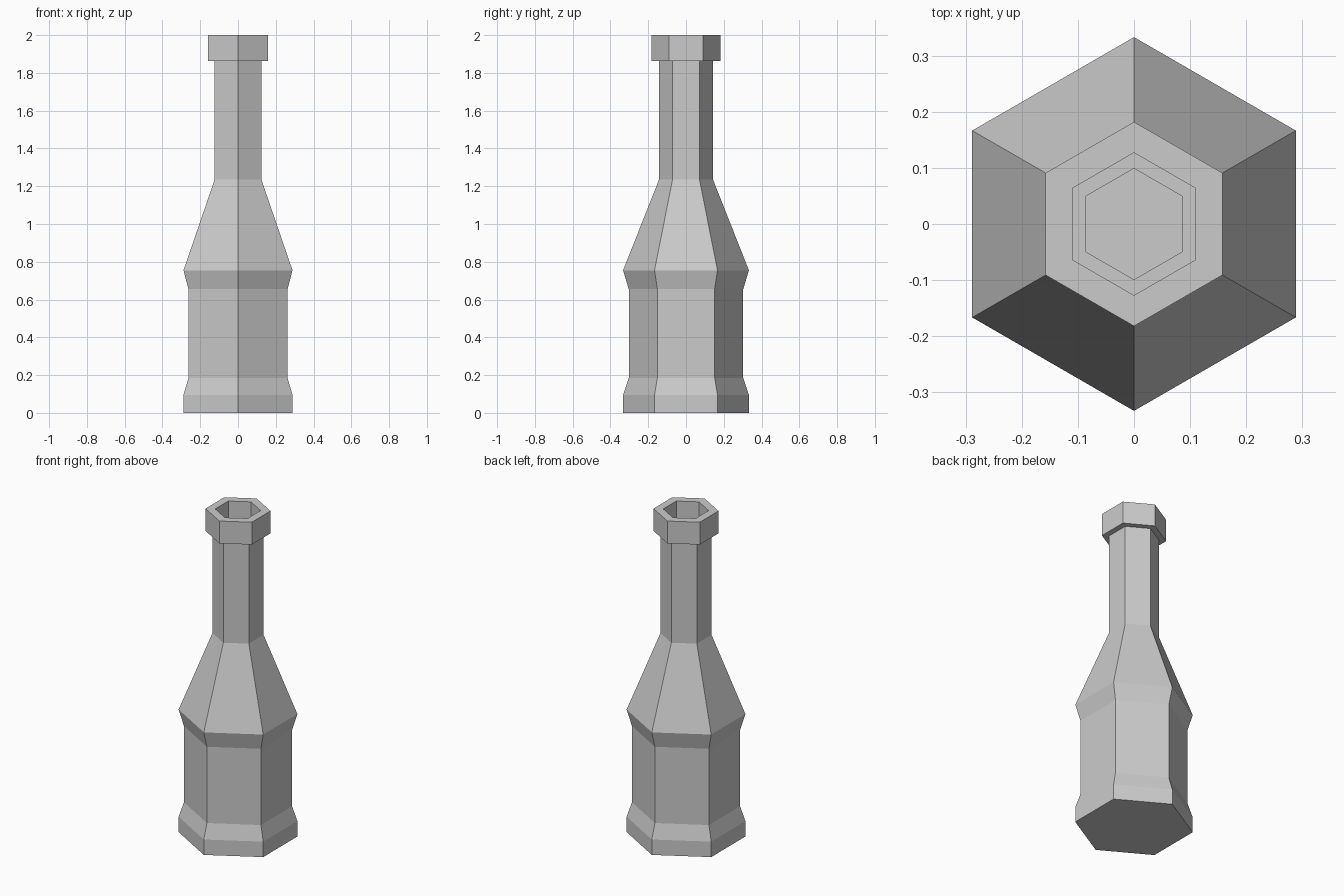
import bpy
import bmesh
import math

if "Cube" in bpy.data.objects:
    bpy.data.objects.remove(bpy.data.objects["Cube"])

SIDES = 6

# Closed wall section as (corner radius, height): outside going up, then inside going down
OUTSIDE = [(0.333, 0.0), (0.333, 0.095), (0.303, 0.185), (0.303, 0.655),
           (0.333, 0.755), (0.143, 1.235), (0.143, 1.862), (0.182, 1.862), (0.182, 2.0)]
INSIDE = [(0.127, 2.0), (0.127, 1.89), (0.099, 1.89), (0.099, 1.225),
          (0.285, 0.75), (0.26, 0.66), (0.26, 0.19), (0.285, 0.095), (0.285, 0.045)]


def lathe(name, profile):
    """Spin a profile into a faceted body, capping the first and last ring."""
    bm = bmesh.new()
    rings = []
    for r, z in profile:
        ring = []
        for i in range(SIDES):
            a = math.pi / 2 + i * math.tau / SIDES
            ring.append(bm.verts.new((r * math.cos(a), r * math.sin(a), z)))
        rings.append(ring)
    for low, high in zip(rings, rings[1:]):
        for i in range(SIDES):
            j = (i + 1) % SIDES
            bm.faces.new((low[i], low[j], high[j], high[i]))
    bm.faces.new(rings[0][::-1])   # underside
    bm.faces.new(rings[-1])        # inner floor
    bmesh.ops.recalc_face_normals(bm, faces=bm.faces)
    mesh = bpy.data.meshes.new(name)
    bm.to_mesh(mesh)
    bm.free()
    obj = bpy.data.objects.new(name, mesh)
    bpy.context.collection.objects.link(obj)
    return obj


# Hollow six-sided bottle with stepped mouth
lathe("bottle", OUTSIDE + INSIDE)
